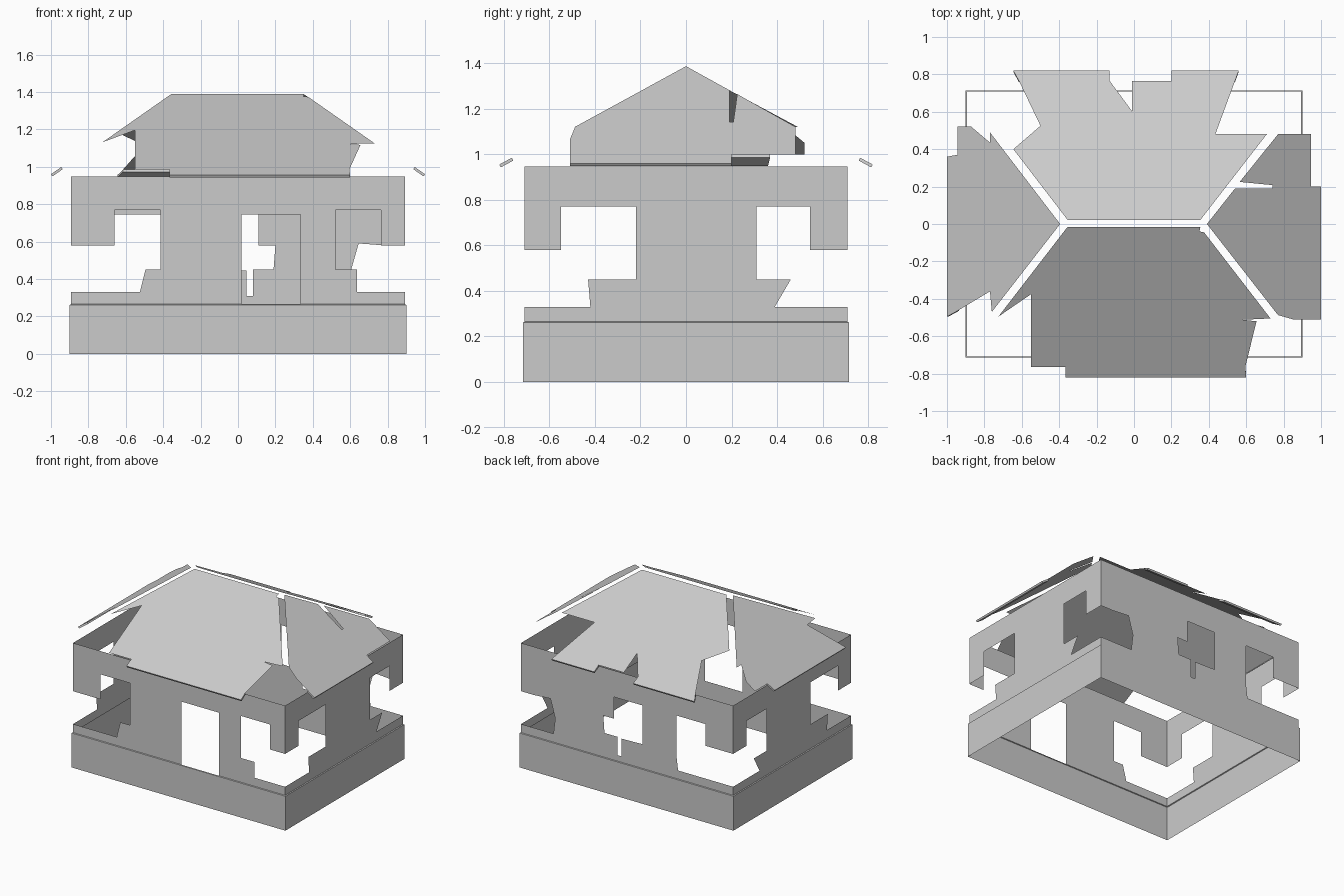
import bpy, bmesh
from mathutils import Vector

if "Cube" in bpy.data.objects:
    bpy.data.objects.remove(bpy.data.objects["Cube"])

W, D = 0.893, 0.709      # half sizes of the walls
Z0, Z1 = 0.265, 0.947    # wall bottom and top


def finish(bm, name):
    me = bpy.data.meshes.new(name)
    bm.to_mesh(me)
    bm.free()
    ob = bpy.data.objects.new(name, me)
    bpy.context.collection.objects.link(ob)
    return ob


def sheet(name, loops, place, out, thick=0):
    """Flat sheet bounded by 2D loops (later loops are holes), facing 'out'."""
    bm = bmesh.new()
    for loop in loops:
        vs = [bm.verts.new(place(*p)) for p in loop]
        for a, b in zip(vs, vs[1:] + vs[:1]):
            bm.edges.new((a, b))
    bmesh.ops.triangle_fill(bm, edges=bm.edges[:], use_beauty=True, use_dissolve=False)
    bm.normal_update()
    flip = [f for f in bm.faces if f.normal.dot(Vector(out)) < 0]
    bmesh.ops.reverse_faces(bm, faces=flip)
    ob = finish(bm, name)
    if thick:
        m = ob.modifiers.new("thickness", 'SOLIDIFY')
        m.thickness, m.offset = thick, -1
    return ob


# Plinth: open band with a tiny ledge on top
bm = bmesh.new()
rings = []
for w, d, z in [(0.9, 0.715, 0), (0.9, 0.715, 0.262), (W, D, Z0)]:
    rings.append([bm.verts.new((sx * w, sy * d, z))
                  for sx, sy in [(-1, -1), (1, -1), (1, 1), (-1, 1)]])
for lo, hi in zip(rings, rings[1:]):
    for i in range(4):
        j = (i + 1) % 4
        bm.faces.new((lo[i], lo[j], hi[j], hi[i]))
finish(bm, "plinth")


# Walls: a broken window opens out to each corner
def wall_outline(half, left, right, bottom=()):
    return ([(-half, Z1), (-half, 0.58)] + left + [(-half, 0.33), (-half, Z0)]
            + list(bottom) + [(half, Z0), (half, 0.33)] + right
            + [(half, 0.58), (half, Z1)])


front = wall_outline(
    W,
    [(-.66, .58), (-.66, .77), (-.415, .77), (-.415, .45), (-.495, .45), (-.525, .33)],
    [(.635, .33), (.635, .45), (.52, .45), (.52, .77), (.765, .77), (.765, .58)],
    [(.02, Z0), (.02, .745), (.335, .745), (.335, Z0)])
back = wall_outline(
    W,
    [(-.66, .58), (-.66, .745), (-.415, .745), (-.415, .445), (-.43, .33)],
    [(.62, .33), (.605, .45), (.645, .59), (.78, .58)])
back_hole = [(.11, .745), (.11, .58), (.2, .58), (.19, .45), (.08, .45), (.08, .31),
             (.045, .31), (.045, .445), (-.13, .45), (-.13, .745)]
side = wall_outline(
    D,
    [(-.55, .58), (-.55, .77), (-.22, .77), (-.22, .45), (-.43, .45), (-.42, .33)],
    [(.39, .33), (.46, .45), (.31, .45), (.31, .77), (.545, .77), (.545, .58)])

sheet("front_wall", [front], lambda u, z: (u, -D, z), (0, -1, 0))
sheet("back_wall", [back, back_hole], lambda u, z: (u, D, z), (0, 1, 0))
for s, n in ((1, "right"), (-1, "left")):
    sheet(n + "_wall", [side], lambda u, z, s=s: (s * W, u, z), (s, 0, 0))


# Roof: four separate broken slopes drawn in plan and lifted to their pitch
def main_slope(x, y):
    return (x, y, 1.39 - (abs(y) - 0.015) * 0.54)


def hip_slope(x, y):
    return (x, y, 1.387 - (abs(x) - 0.39) * 0.7)


front_roof = [(-.355, -.015), (.355, -.015), (.35, -.04), (.375, -.045), (.73, -.505),
              (.58, -.512), (.655, -.52), (.595, -.765), (-.55, -.765), (-.55, -.375),
              (-.725, -.495)]
back_roof = [(-.355, .022), (.355, .022), (.71, .48), (.435, .48), (.54, .765),
             (-.012, .765), (-.012, .605), (-.13, .765), (-.615, .765), (-.5, .525),
             (-.645, .4)]
right_roof = [(.39, 0), (.54, .19), (.74, .19), (.74, .208), (.565, .225), (.77, .48),
              (.945, .48), (.945, -.51), (.85, -.51), (.77, -.487)]
left_roof = [(-.395, 0), (-.77, .49), (-.77, .435), (-.87, .52), (-.945, .52),
             (-.945, -.465), (-.77, -.36), (-.76, -.47)]
up = (0, 0, 1)
sheet("front_roof", [front_roof], main_slope, up)
sheet("back_roof", [back_roof], main_slope, up)
sheet("right_roof", [right_roof], hip_slope, up)
sheet("left_roof", [left_roof], hip_slope, up)

# Thicker eave boards along the lower edges
boards = [
    ("front_eave", [(-.365, -.765), (.595, -.765), (.6, -.82), (-.365, -.82)], main_slope),
    ("back_eave_a", [(.2, .765), (.54, .765), (.56, .82), (.2, .82)], main_slope),
    ("back_eave_b", [(-.615, .765), (-.13, .765), (-.13, .82), (-.645, .82)], main_slope),
    ("right_eave", [(.945, -.51), (.945, .2), (1, .2), (1, -.51)], hip_slope),
    ("left_eave", [(-.945, -.465), (-.945, .37), (-1, .36), (-1, -.495)], hip_slope),
]
for name, pts, slope in boards:
    sheet(name, [pts], slope, up, 0.014)
